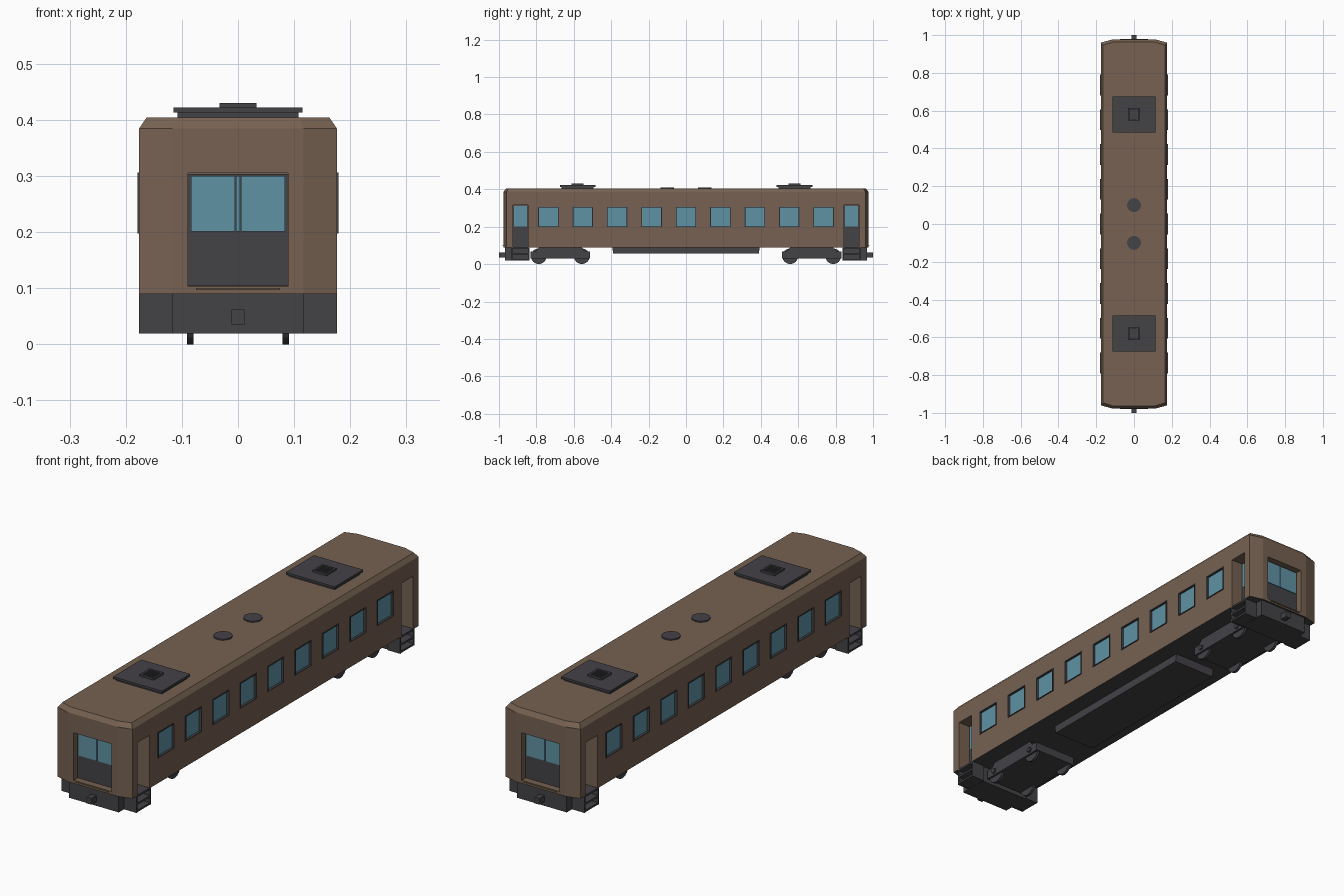
import bpy, bmesh, math
from mathutils import Matrix, Vector

cube = bpy.data.objects.get("Cube")
if cube:
    bpy.data.objects.remove(cube, do_unlink=True)


def material(name, rgb):
    m = bpy.data.materials.new(name)
    m.use_nodes = True
    m.diffuse_color = (*rgb, 1)
    m.node_tree.nodes["Principled BSDF"].inputs["Base Color"].default_value = (*rgb, 1)
    return m


BROWN = material("brown paint", (0.18, 0.12, 0.083))
DARK = material("dark grey metal", (0.057, 0.054, 0.062))
BLUE = material("blue glass", (0.115, 0.29, 0.375))


def make(name, mat, bm):
    bmesh.ops.recalc_face_normals(bm, faces=bm.faces)
    mesh = bpy.data.meshes.new(name)
    bm.to_mesh(mesh)
    bm.free()
    ob = bpy.data.objects.new(name, mesh)
    mesh.materials.append(mat)
    bpy.context.collection.objects.link(ob)
    return ob


def add_box(bm, center, size):
    m = Matrix.Translation(center) @ Matrix.Diagonal((*size, 1))
    bmesh.ops.create_cube(bm, size=1, matrix=m)


def boxes(name, mat, items):
    bm = bmesh.new()
    for center, size in items:
        add_box(bm, center, size)
    return make(name, mat, bm)


def cylinders(name, mat, items, radius, depth, sides, axis="Z"):
    bm = bmesh.new()
    turn = Matrix.Rotation(math.pi / 2, 4, "Y") if axis == "X" else Matrix()
    for c in items:
        bmesh.ops.create_cone(bm, cap_ends=True, segments=sides, radius1=radius,
                              radius2=radius, depth=depth,
                              matrix=Matrix.Translation(c) @ turn)
    return make(name, mat, bm)


SIDES = (-1, 1)
CORNERS = [(sx, sy) for sx in SIDES for sy in SIDES]
WINDOWS = [(s, 0.184 * i) for s in SIDES for i in range(-4, 5)]
WIN_Z, WIN_W, WIN_H = 0.252, 0.105, 0.105
DOOR_Y, DOOR_W = 0.885, 0.08


# Car body: octagonal plan lofted up to a bevelled roof
def ring(bm, z, inset):
    quarter = [(0.176 - inset, 0.96 - inset), (0.117 - inset / 2, 0.976 - inset)]
    pts = [(x, y) for x, y in quarter]
    pts += [(-x, y) for x, y in reversed(quarter)]
    pts += [(-x, -y) for x, y in quarter]
    pts += [(x, -y) for x, y in reversed(quarter)]
    return [bm.verts.new((x, y, z)) for x, y in pts]


bm = bmesh.new()
rings = [ring(bm, 0.09, 0), ring(bm, 0.385, 0), ring(bm, 0.404, 0.013)]
for a, b in zip(rings, rings[1:]):
    for i in range(8):
        j = (i + 1) % 8
        bm.faces.new((a[i], a[j], b[j], b[i]))
bm.faces.new(rings[0])
bm.faces.new(rings[-1])
body = make("car_body", BROWN, bm)

# Openings for windows, side doors and end doors
cuts = [((s * 0.19, y, WIN_Z), (0.05, WIN_W, WIN_H)) for s, y in WINDOWS]
cuts += [((sx * 0.167, sy * DOOR_Y, 0.1925), (0.1, DOOR_W, 0.245)) for sx, sy in CORNERS]
cuts += [((0, s * 0.996, 0.204), (0.178, 0.1, 0.202)) for s in SIDES]
cutter = boxes("opening_cutter", BROWN, cuts)
cutter.hide_render = True
mod = body.modifiers.new("openings", "BOOLEAN")
mod.object = cutter
mod.solver = "EXACT"
bpy.context.view_layer.objects.active = body
bpy.ops.object.modifier_apply(modifier=mod.name)
bpy.data.objects.remove(cutter, do_unlink=True)

# Dark floor on the underside
body.data.materials.clear()
body.data.materials.append(BROWN)
body.data.materials.append(DARK)
for p in body.data.polygons:
    p.material_index = int(p.normal.z < -0.9 and p.center.z < 0.095)

# Side windows with raised frames
boxes("side_window_glass", BLUE,
      [((s * 0.166, y, WIN_Z), (0.006, WIN_W, WIN_H)) for s, y in WINDOWS])
frame = []
t = 0.004
for s, y in WINDOWS:
    for k in SIDES:
        frame.append(((s * 0.172, y + k * WIN_W / 2, WIN_Z), (0.014, t, WIN_H + t)))
        frame.append(((s * 0.172, y, WIN_Z + k * WIN_H / 2), (0.014, WIN_W - t, t)))
boxes("side_window_frames", DARK, frame)

# Recessed side doors
boxes("side_door_panels", DARK,
      [((sx * 0.118, sy * DOOR_Y, 0.202), (0.004, DOOR_W, 0.225)) for sx, sy in CORNERS])
boxes("side_door_glass", BLUE,
      [((sx * 0.120, sy * DOOR_Y, 0.256), (0.004, DOOR_W - 0.01, 0.112)) for sx, sy in CORNERS])

# End doors with two panes and a centre post
boxes("end_door_panels", DARK, [((0, s * 0.947, 0.204), (0.178, 0.004, 0.2)) for s in SIDES])
boxes("end_door_glass", BLUE,
      [((sx * 0.0445, sy * 0.95, 0.2505), (0.079, 0.004, 0.099)) for sx, sy in CORNERS])
boxes("end_door_posts", BLUE, [((0, s * 0.951, 0.2505), (0.007, 0.007, 0.099)) for s in SIDES])
boxes("end_door_sills", BROWN, [((0, s * 0.977, 0.0985), (0.15, 0.006, 0.004)) for s in SIDES])

# End skirts and couplers
boxes("end_skirts", DARK, [((0, s * 0.905, 0.055), (0.234, 0.126, 0.072)) for s in SIDES])
boxes("couplers", DARK, [((0, s * 0.98, 0.049), (0.024, 0.04, 0.027)) for s in SIDES])

# Open entrance steps under each side door
steps = []
for sx, sy in CORNERS:
    x = sx * 0.146
    for k in SIDES:
        steps.append(((x, sy * (DOOR_Y + k * 0.045), 0.055), (0.06, 0.006, 0.072)))
    for z in (0.024, 0.055, 0.088):
        steps.append(((x, sy * DOOR_Y, z), (0.06, 0.086, 0.008)))
boxes("entrance_steps", DARK, steps)

# Underfloor equipment box with tapered ends
bm = bmesh.new()
add_box(bm, (0, 0, 0.074), (0.2, 0.79, 0.036))
for v in bm.verts:
    if v.co.z < 0.07:
        v.co.y *= 0.985
make("underfloor_box", DARK, bm)

# Bogies: frame with cut corners, wheels, axle boxes
BOGIES = [s * 0.672 for s in SIDES]
AXLES = [b + k * 0.115 for b in BOGIES for k in SIDES]
bm = bmesh.new()
for b in BOGIES:
    outline = [(-0.16, 0.03), (0.16, 0.03), (0.16, 0.066), (0.13, 0.07), (0.115, 0.088),
               (-0.115, 0.088), (-0.13, 0.07), (-0.16, 0.066)]
    face = bm.faces.new([bm.verts.new((-0.1, b + y, z)) for y, z in outline])
    ext = bmesh.ops.extrude_face_region(bm, geom=[face])
    moved = [g for g in ext["geom"] if isinstance(g, bmesh.types.BMVert)]
    bmesh.ops.translate(bm, verts=moved, vec=Vector((0.2, 0, 0)))
make("bogie_frames", DARK, bm)
cylinders("wheels", DARK, [(s * 0.085, y, 0.042) for s in SIDES for y in AXLES],
          0.042, 0.012, 16, "X")
cylinders("axle_boxes", DARK, [(s * 0.102, y, 0.048) for s in SIDES for y in AXLES],
          0.011, 0.012, 8, "X")

# Roof units: base, lid and a small open grille
units, grille = [], []
for s in SIDES:
    y = s * 0.58
    units.append(((0, y, 0.407), (0.216, 0.172, 0.012)))
    units.append(((0, y, 0.4175), (0.23, 0.19, 0.009)))
    for k in SIDES:
        grille.append(((k * 0.029, y, 0.426), (0.008, 0.066, 0.009)))
        grille.append(((0, y + k * 0.029, 0.426), (0.05, 0.008, 0.009)))
    for k in (-1, 0, 1):
        grille.append(((k * 0.014, y, 0.425), (0.005, 0.05, 0.007)))
boxes("roof_units", DARK, units)
boxes("roof_unit_grilles", DARK, grille)

# Round roof vents
cylinders("roof_vents", DARK, [(0, s * 0.1, 0.405) for s in SIDES], 0.037, 0.009, 12)
